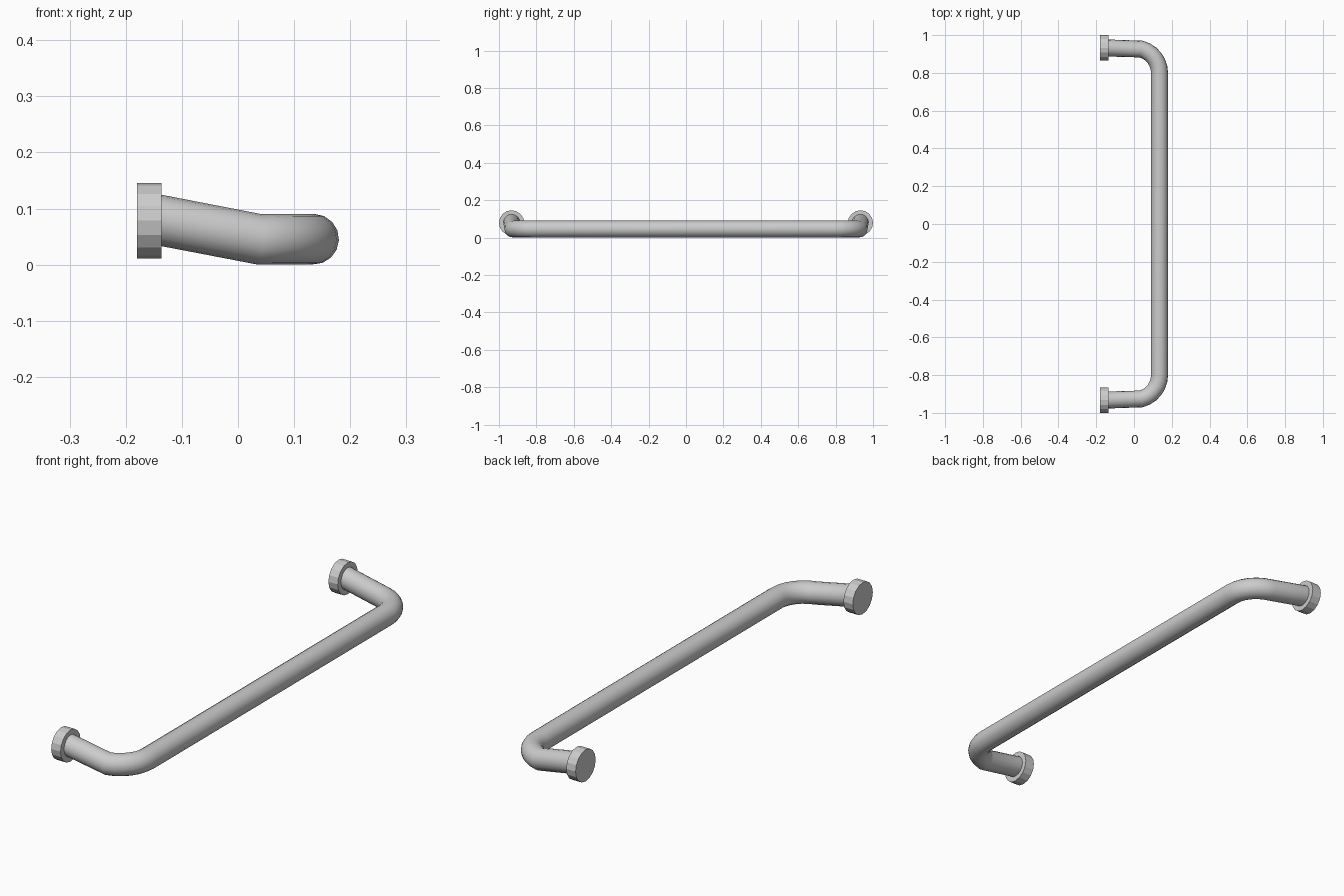
import bpy, math

if "Cube" in bpy.data.objects:
    bpy.data.objects.remove(bpy.data.objects["Cube"])

R = 0.045            # tube radius
BEND = 0.13          # bend radius of the tube centre line
BAR_X, BAR_Z = 0.135, 0.0455
BEND_Y = 0.80        # where the straight grip starts to bend
FLANGE_Y, FLANGE_Z = 0.9325, 0.0785

# Centre line of one half: arm from the flange, then the bend
half = [(-0.145, 0.932, 0.0805)]
for i in range(7):
    a = math.radians(76 * (1 - i / 6))
    half.append((BAR_X - BEND + BEND * math.cos(a), BEND_Y + BEND * math.sin(a), BAR_Z))
path = half + [(x, -y, z) for x, y, z in reversed(half)]

# Bent grip tube
curve = bpy.data.curves.new("grip_tube", "CURVE")
curve.dimensions = "3D"
curve.bevel_depth = R
curve.bevel_resolution = 6
curve.use_fill_caps = True
spline = curve.splines.new("POLY")
spline.points.add(len(path) - 1)
for p, co in zip(spline.points, path):
    p.co = (*co, 1)
tube = bpy.data.objects.new("grip_tube", curve)
bpy.context.collection.objects.link(tube)
bpy.context.view_layer.objects.active = tube
tube.select_set(True)
bpy.ops.object.convert(target="MESH")
bpy.ops.object.shade_smooth_by_angle(angle=math.radians(40))

# Mounting flanges, 16-sided discs facing -x
for side, name in ((1, "back_flange"), (-1, "front_flange")):
    bpy.ops.mesh.primitive_cylinder_add(
        vertices=16, radius=0.0675, depth=0.044,
        location=(-0.158, side * FLANGE_Y, FLANGE_Z), rotation=(0, math.pi / 2, 0))
    bpy.context.object.name = name
